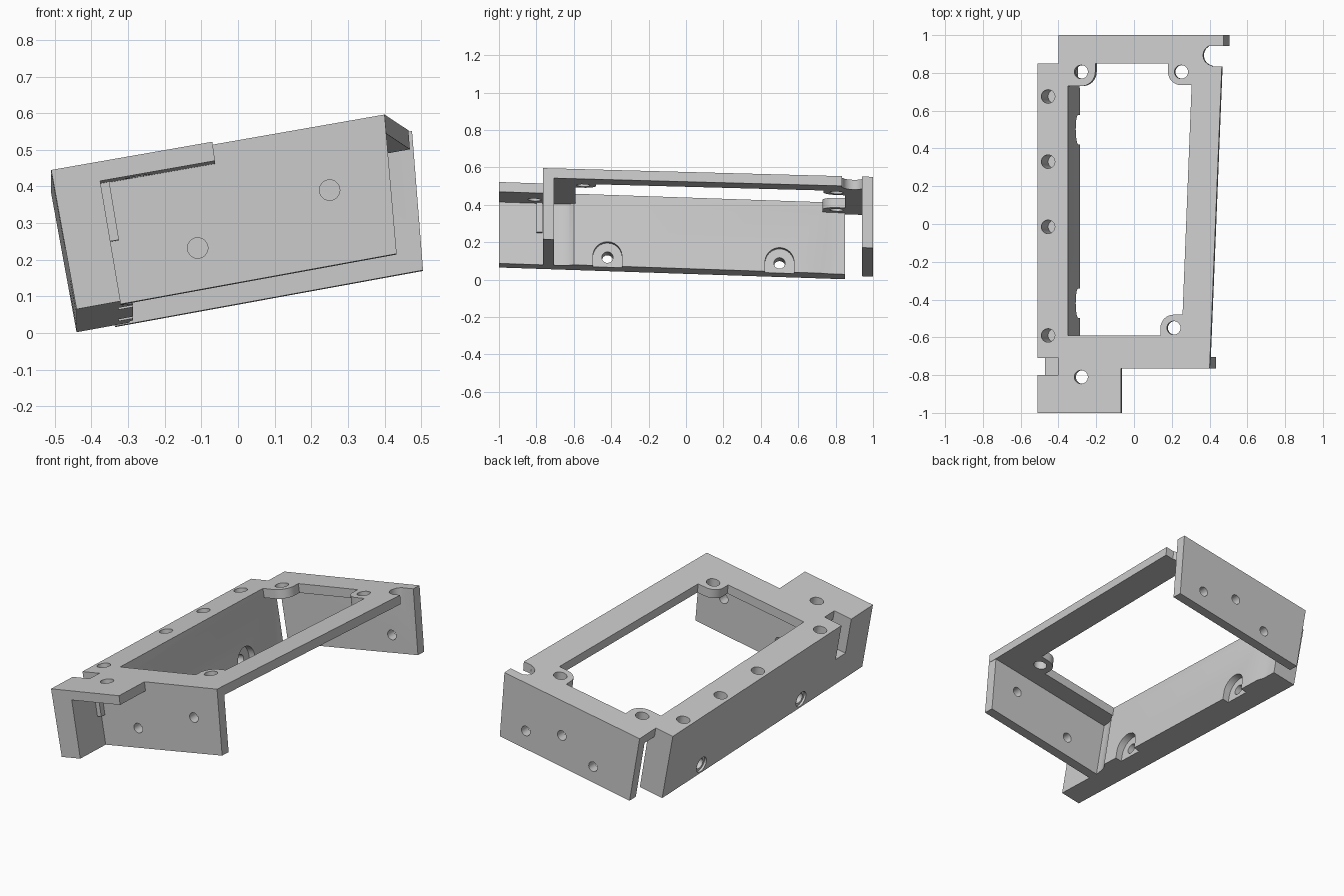
import bpy, bmesh, math
from mathutils import Vector

if "Cube" in bpy.data.objects:
    bpy.data.objects.remove(bpy.data.objects["Cube"])

grey = bpy.data.materials.new("light_grey")
grey.diffuse_color = (0.60, 0.60, 0.60, 1)
grey.use_nodes = True
grey.node_tree.nodes["Principled BSDF"].inputs["Base Color"].default_value = grey.diffuse_color


def top(x, y):
    """Height of the tilted top plane."""
    return 0.445 + 0.175 * (x + 0.51) - 0.034 * (y + 1)


def place(x, y, d):
    """Plan position and depth below the top plane, leaning with the body."""
    lean = 0.171 - 0.105 * (x + 0.4)
    return (x + lean * d, y, top(x, y) - d)


def obj_from(name, bm):
    bmesh.ops.recalc_face_normals(bm, faces=bm.faces[:])
    me = bpy.data.meshes.new(name)
    bm.to_mesh(me)
    bm.free()
    me.materials.append(grey)
    ob = bpy.data.objects.new(name, me)
    bpy.context.collection.objects.link(ob)
    return ob


def prism(name, pts, d0, d1):
    bm = bmesh.new()
    a = [bm.verts.new(place(x, y, d0)) for x, y in pts]
    b = [bm.verts.new(place(x, y, d1)) for x, y in pts]
    bm.faces.new(a)
    bm.faces.new(b)
    n = len(pts)
    for i in range(n):
        bm.faces.new((a[i], a[(i + 1) % n], b[(i + 1) % n], b[i]))
    return obj_from(name, bm)


def rect(x0, x1, y0, y1):
    return [(x0, y0), (x1, y0), (x1, y1), (x0, y1)]


def arc(cx, cy, r, a0, a1, n=8):
    return [(cx + r * math.cos(math.radians(a0 + (a1 - a0) * i / n)),
             cy + r * math.sin(math.radians(a0 + (a1 - a0) * i / n))) for i in range(n + 1)]


def circle(x, y, r):
    return arc(x, y, r, 0, 345, 23)


def rod(name, p0, p1, r):
    """Straight round cutter between two points."""
    p0, p1 = Vector(p0), Vector(p1)
    bm = bmesh.new()
    bmesh.ops.create_cone(bm, cap_ends=True, segments=24, radius1=r, radius2=r,
                          depth=(p1 - p0).length)
    rot = (p1 - p0).to_track_quat('Z', 'Y')
    for v in bm.verts:
        v.co = rot @ v.co + (p0 + p1) / 2
    return obj_from(name, bm)


def combine(base, other, op):
    m = base.modifiers.new(op, 'BOOLEAN')
    m.operation, m.solver, m.object = op, 'EXACT', other
    bpy.context.view_layer.objects.active = base
    bpy.ops.object.modifier_apply(modifier=m.name)
    bpy.data.objects.remove(other)


PLATE, FULL = 0.052, 0.38

# Top frame with the corner tab and the rounded slot at the back right
outline = [(-0.51, -1), (-0.07, -1), (-0.07, -0.765), (0.40, -0.765), (0.465, 0.835), (0.415, 0.835)]
outline += arc(0.42, 0.893, 0.055, 260, 100)
outline += [(0.475, 0.948), (0.475, 1), (-0.40, 1), (-0.40, 0.85), (-0.51, 0.85)]
body = prism("bracket_frame", outline, 0, PLATE)

# Left wall: thick in the middle, scooped towards the front corner
scoop = [(-0.385, -0.70), (-0.380, -0.66), (-0.370, -0.625), (-0.35, -0.60)]
left = [(-0.51, -1), (-0.385, -1)] + scoop + [(-0.35, 0.72), (-0.36, 0.76), (-0.36, 0.85), (-0.51, 0.85)]
combine(body, prism("left_wall", left, 0, FULL), 'UNION')
# Front wall, back wall and the post joining back and left walls
combine(body, prism("front_wall", rect(-0.42, 0.40, -0.765, -0.705), 0, FULL), 'UNION')
combine(body, prism("back_wall", rect(-0.40, 0.475, 0.942, 1), 0, FULL), 'UNION')
combine(body, prism("corner_post", rect(-0.40, -0.36, 0.80, 0.97), 0, FULL), 'UNION')

# Central opening, with round lugs left standing at three corners
opening = [(-0.35, -0.59), (0.14, -0.59)] + arc(0.21, -0.55, 0.07, 180, 90)
opening += [(0.257, -0.48), (0.305, 0.735)] + arc(0.25, 0.805, 0.07, 270, 180)
opening += [(0.18, 0.85), (-0.205, 0.85)] + arc(-0.28, 0.805, 0.075, 0, -90) + [(-0.35, 0.73)]
combine(body, prism("opening_cutter", opening, -0.05, PLATE + 0.01), 'DIFFERENCE')

# Screw holes through the plate, and deep ones down the left wall
for x, y in ((-0.28, 0.805), (0.25, 0.805), (0.21, -0.55), (-0.28, -0.81)):
    combine(body, prism("plate_hole", circle(x, y, 0.036), -0.05, 0.12), 'DIFFERENCE')
for y in (0.675, 0.33, -0.015, -0.59):
    combine(body, prism("wall_hole", circle(-0.455, y, 0.036), -0.05, 0.20), 'DIFFERENCE')

# Cable notch in the left wall
combine(body, prism("notch_cutter", rect(-0.60, -0.40, -0.80, -0.71), -0.05, 0.21), 'DIFFERENCE')
combine(body, prism("notch_window", rect(-0.60, -0.36, -0.80, -0.766), PLATE, 0.21), 'DIFFERENCE')

# Side screws: hole, outer counterbore and inner arched pocket
for y in (-0.42, 0.50):
    z = 0.125 - 0.034 * (y + 0.42)
    ax = Vector((0.985, 0, 0.172))
    inner = Vector((-0.30, y, z))
    combine(body, rod("side_hole", inner - ax * 0.4, inner + ax * 0.2, 0.03), 'DIFFERENCE')
    combine(body, rod("side_counterbore", inner - ax * 0.4, inner - ax * 0.14, 0.045), 'DIFFERENCE')
    bm = bmesh.new()
    prof = arc(0, 0, 0.078, 0, 180, 12) + [(-0.078, -0.2), (0.078, -0.2)]
    up = Vector((-0.172, 0, 0.985))
    rings = [[bm.verts.new(inner + ax * s + up * v + Vector((0, u, 0))) for u, v in prof]
             for s in (-0.035, 0.15)]
    bm.faces.new(rings[0])
    bm.faces.new(rings[1])
    for i in range(len(prof)):
        j = (i + 1) % len(prof)
        bm.faces.new((rings[0][i], rings[0][j], rings[1][j], rings[1][i]))
    combine(body, obj_from("arch_pocket", bm), 'DIFFERENCE')

# Screw holes in the front and back walls
for x, z in ((-0.11, 0.232), (0.25, 0.39)):
    combine(body, rod("front_hole", (x, -0.85, z), (x, -0.65, z), 0.028), 'DIFFERENCE')
for x, d in ((0.31, 0.276), (0.08, 0.20), (-0.14, 0.29)):
    px, _, pz = place(x, 1, d)
    combine(body, rod("back_hole", (px, 0.9, pz), (px, 1.1, pz), 0.028), 'DIFFERENCE')

bpy.ops.object.select_all(action='DESELECT')
body.select_set(True)
bpy.context.view_layer.objects.active = body
bpy.ops.object.shade_smooth_by_angle(angle=math.radians(30))
